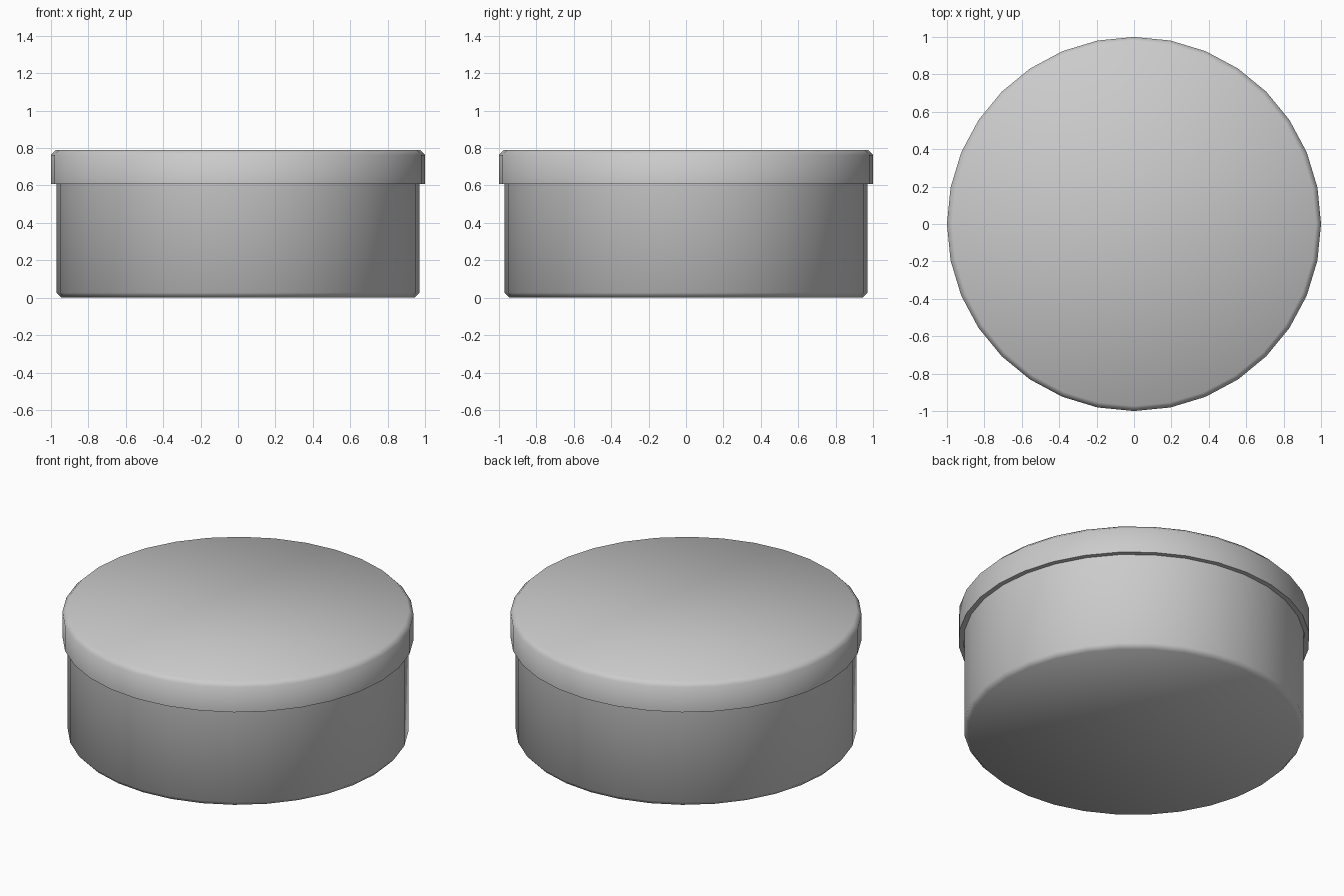
import bpy, bmesh, math

if "Cube" in bpy.data.objects:
    bpy.data.objects.remove(bpy.data.objects["Cube"])

SIDES = 32


def lathe(name, profile):
    """Revolve (radius, z) points about z; the first and last rings are capped."""
    bm = bmesh.new()
    rings = []
    for r, z in profile:
        rings.append([bm.verts.new((r * math.cos(2 * math.pi * i / SIDES),
                                    r * math.sin(2 * math.pi * i / SIDES), z))
                      for i in range(SIDES)])
    for a, b in zip(rings, rings[1:]):
        for i in range(SIDES):
            j = (i + 1) % SIDES
            bm.faces.new((a[i], a[j], b[j], b[i]))
    bm.faces.new(rings[0])
    bm.faces.new(rings[-1])
    bmesh.ops.recalc_face_normals(bm, faces=bm.faces)
    mesh = bpy.data.meshes.new(name)
    bm.to_mesh(mesh)
    bm.free()
    obj = bpy.data.objects.new(name, mesh)
    bpy.context.collection.objects.link(obj)
    bpy.context.view_layer.objects.active = obj
    obj.select_set(True)
    # chamfers shade smoothly, square rims stay sharp
    bpy.ops.object.shade_smooth_by_angle(angle=math.radians(60))
    obj.select_set(False)
    return obj


# Hollow tub with a chamfered bottom edge
lathe("box_body", [(0.945, 0.0), (0.97, 0.027), (0.97, 0.75),
                   (0.94, 0.75), (0.94, 0.03)])

# Cap lid with a chamfered top edge and a skirt around the tub
lathe("box_lid", [(0.971, 0.755), (0.971, 0.607), (1.0, 0.607),
                  (1.0, 0.763), (0.973, 0.79)])
